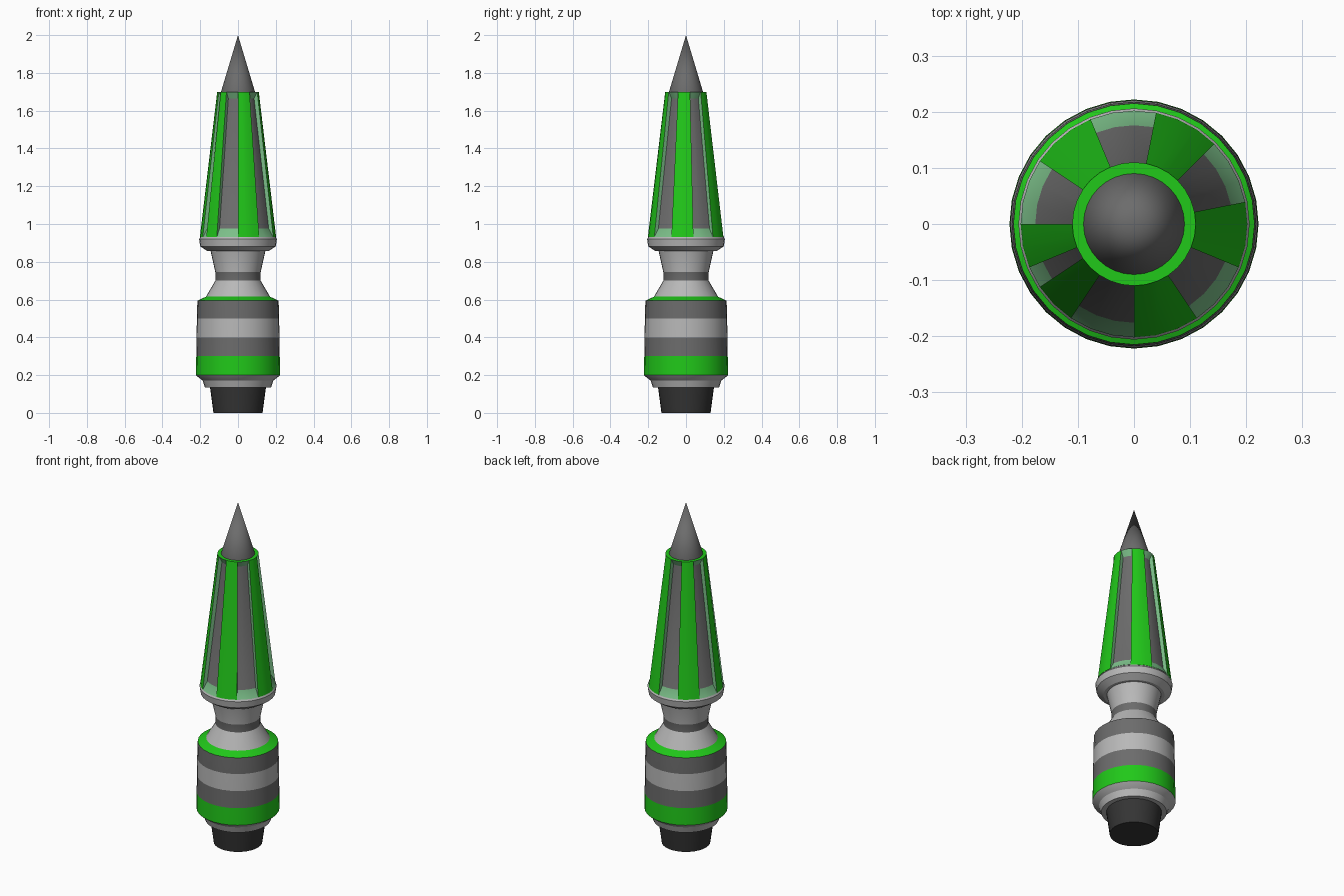
import bpy, bmesh
from math import cos, sin, pi, radians

if "Cube" in bpy.data.objects:
    bpy.data.objects.remove(bpy.data.objects["Cube"])

SEG = 32


def mat(name, r, g, b):
    m = bpy.data.materials.new(name)
    m.diffuse_color = (r, g, b, 1)
    m.use_nodes = True
    m.node_tree.nodes["Principled BSDF"].inputs["Base Color"].default_value = m.diffuse_color
    return m


GREEN = mat("green", 0.015, 0.58, 0.01)
PALE = mat("pale_green", 0.2, 0.52, 0.25)
DARK = mat("dark_grey", 0.15, 0.15, 0.15)
LIGHT = mat("light_grey", 0.48, 0.48, 0.48)
BLACK = mat("charcoal", 0.035, 0.035, 0.035)


def finish(bm, name, mats, angle=30):
    bmesh.ops.remove_doubles(bm, verts=bm.verts, dist=1e-5)
    bmesh.ops.recalc_face_normals(bm, faces=bm.faces)
    me = bpy.data.meshes.new(name)
    bm.to_mesh(me)
    bm.free()
    for m in mats:
        me.materials.append(m)
    ob = bpy.data.objects.new(name, me)
    bpy.context.collection.objects.link(ob)
    bpy.ops.object.select_all(action='DESELECT')
    ob.select_set(True)
    bpy.context.view_layer.objects.active = ob
    bpy.ops.object.shade_smooth_by_angle(angle=radians(angle))
    return ob


def point(r, z, k):
    a = 2 * pi * k / SEG
    return (r * cos(a), r * sin(a), z)


def lathe(name, profile, bands):
    """Spin (r, z) points; bands gives one material per profile segment."""
    mats = list(dict.fromkeys(bands))
    bm = bmesh.new()
    rings = [[bm.verts.new(point(r, z, k)) for k in range(SEG)] if r > 0
             else [bm.verts.new((0, 0, z))] * SEG for r, z in profile]
    for lo, hi, m in zip(rings, rings[1:], bands):
        for k in range(SEG):
            n = (k + 1) % SEG
            quad = list(dict.fromkeys((lo[k], lo[n], hi[n], hi[k])))
            bm.faces.new(quad).material_index = mats.index(m)
    return finish(bm, name, mats)


# Engine nozzle
lathe("nozzle", [(0, 0), (0.13, 0), (0.148, 0.135), (0, 0.135)], [BLACK] * 3)

# Lower body, waist and collar
lathe("body",
      [(0, 0.135), (0.175, 0.135), (0.188, 0.172), (0.218, 0.195),
       (0.222, 0.2), (0.221, 0.3), (0.219, 0.4), (0.218, 0.5),
       (0.215, 0.594), (0.17, 0.615), (0.12, 0.7), (0.12, 0.745),
       (0.145, 0.857), (0.163, 0.857), (0.2, 0.882), (0.206, 0.92),
       (0.2, 0.93), (0, 0.93)],
      [LIGHT] * 4 + [GREEN, DARK, LIGHT, DARK, GREEN, LIGHT, DARK] + [LIGHT] * 6)

# Slotted upper shell: (first segment, segment count) of each recess
SLOTS = [(1, 3), (7, 3), (13, 3), (18, 1), (21, 3), (27, 3)]
Z0, Z1, R0, R1 = 0.93, 1.7, 0.202, 0.11
F0, F1 = (0.176, 0.975), (0.092, 1.665)      # recess floor, bottom and top

bm = bmesh.new()


def quad(index, *pts):
    bm.faces.new([bm.verts.new(point(*p)) for p in pts]).material_index = index


slot_segs = {s + i for s, n in SLOTS for i in range(n)}
for k in range(SEG):
    n = k + 1
    quad(0, (R1, Z1, k), (R1, Z1, n), (0.085, Z1, n), (0.085, Z1, k))
    if k not in slot_segs:
        quad(0, (R0, Z0, k), (R0, Z0, n), (R1, Z1, n), (R1, Z1, k))
        continue
    quad(1, (R0, Z0, k), (R0, Z0, n), (*F0, n), (*F0, k))
    quad(2, (*F0, k), (*F0, n), (*F1, n), (*F1, k))
    quad(1, (*F1, k), (*F1, n), (R1, Z1, n), (R1, Z1, k))
for s, n in SLOTS:
    for k in (s, s + n):
        quad(1, (R0, Z0, k), (*F0, k), (*F1, k), (R1, Z1, k))
finish(bm, "slotted_shell", [GREEN, PALE, DARK])

# Pointed tip
lathe("nose_cone", [(0, 1.69), (0.09, 1.69), (0.09, 1.7), (0, 2.0)], [DARK] * 3)
